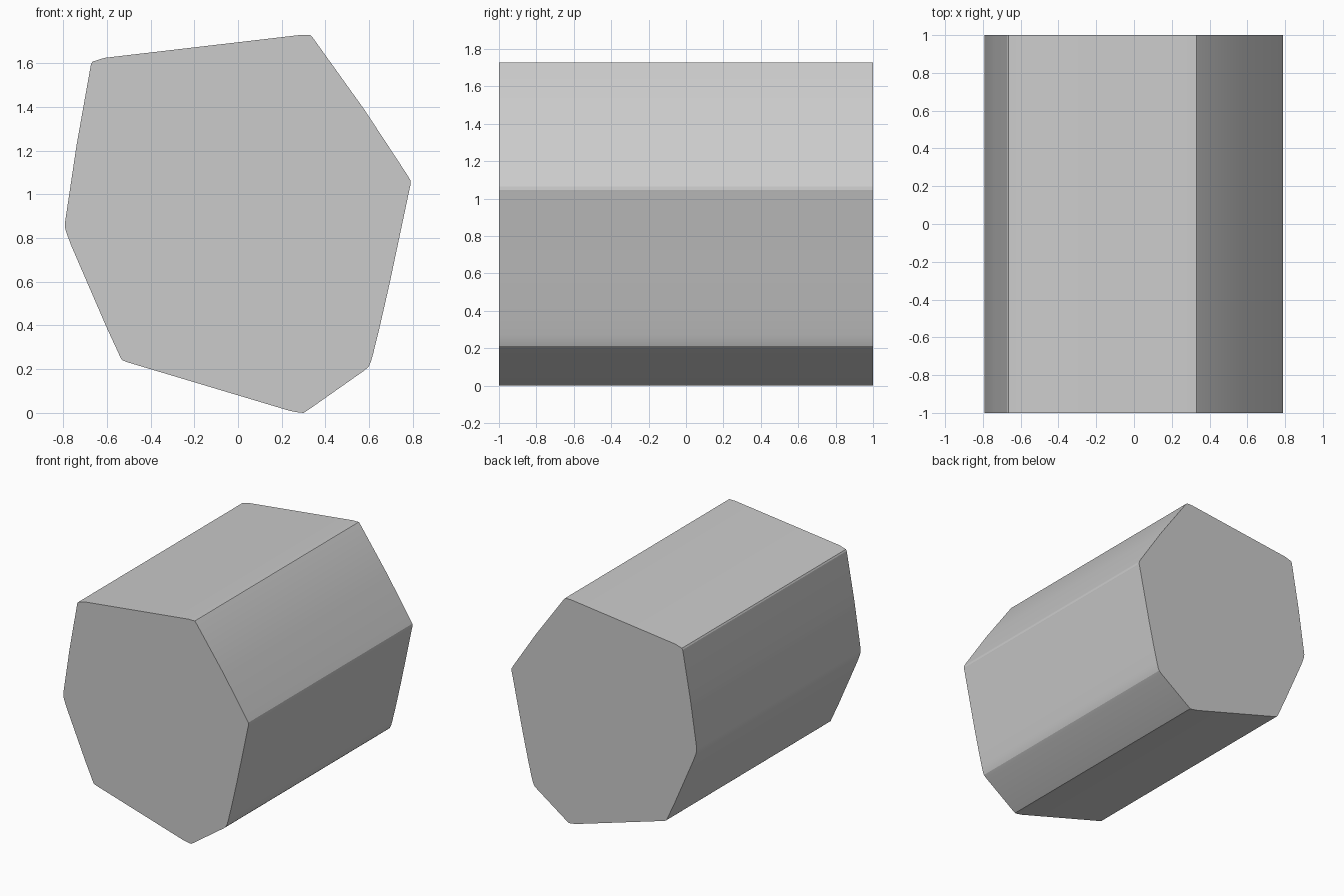
import bpy, bmesh, math

# Rounded seven-sided outline (x, z)
PROFILE = [
    (0.276, 0.002), (0.300, 0.0), (0.322, 0.014), (0.578, 0.194),
    (0.598, 0.212), (0.608, 0.235), (0.618, 0.270), (0.644, 0.375),
    (0.693, 0.590), (0.786, 1.030), (0.790, 1.046), (0.788, 1.065),
    (0.772, 1.092), (0.578, 1.387), (0.338, 1.722), (0.331, 1.728),
    (0.280, 1.728), (-0.610, 1.624), (-0.665, 1.607), (-0.672, 1.596),
    (-0.676, 1.575), (-0.738, 1.227), (-0.792, 0.866), (-0.790, 0.842),
    (-0.784, 0.822), (-0.764, 0.768), (-0.601, 0.391), (-0.545, 0.270),
    (-0.535, 0.247), (-0.526, 0.239), (-0.500, 0.230), (0.235, 0.010),
]

# Prism: front face extruded along y
bm = bmesh.new()
front = bm.faces.new([bm.verts.new((x, -1, z)) for x, z in PROFILE])
ext = bmesh.ops.extrude_face_region(bm, geom=[front], use_keep_orig=True)
moved = [v for v in ext["geom"] if isinstance(v, bmesh.types.BMVert)]
bmesh.ops.translate(bm, verts=moved, vec=(0, 2, 0))
bmesh.ops.recalc_face_normals(bm, faces=bm.faces)

mesh = bpy.data.meshes.new("rounded_prism")
bm.to_mesh(mesh)
bm.free()
prism = bpy.data.objects.new("rounded_prism", mesh)
bpy.context.collection.objects.link(prism)

# Soft rounded corners, crisp end caps
bpy.context.view_layer.objects.active = prism
prism.select_set(True)
bpy.ops.object.shade_smooth_by_angle(angle=math.radians(20))
